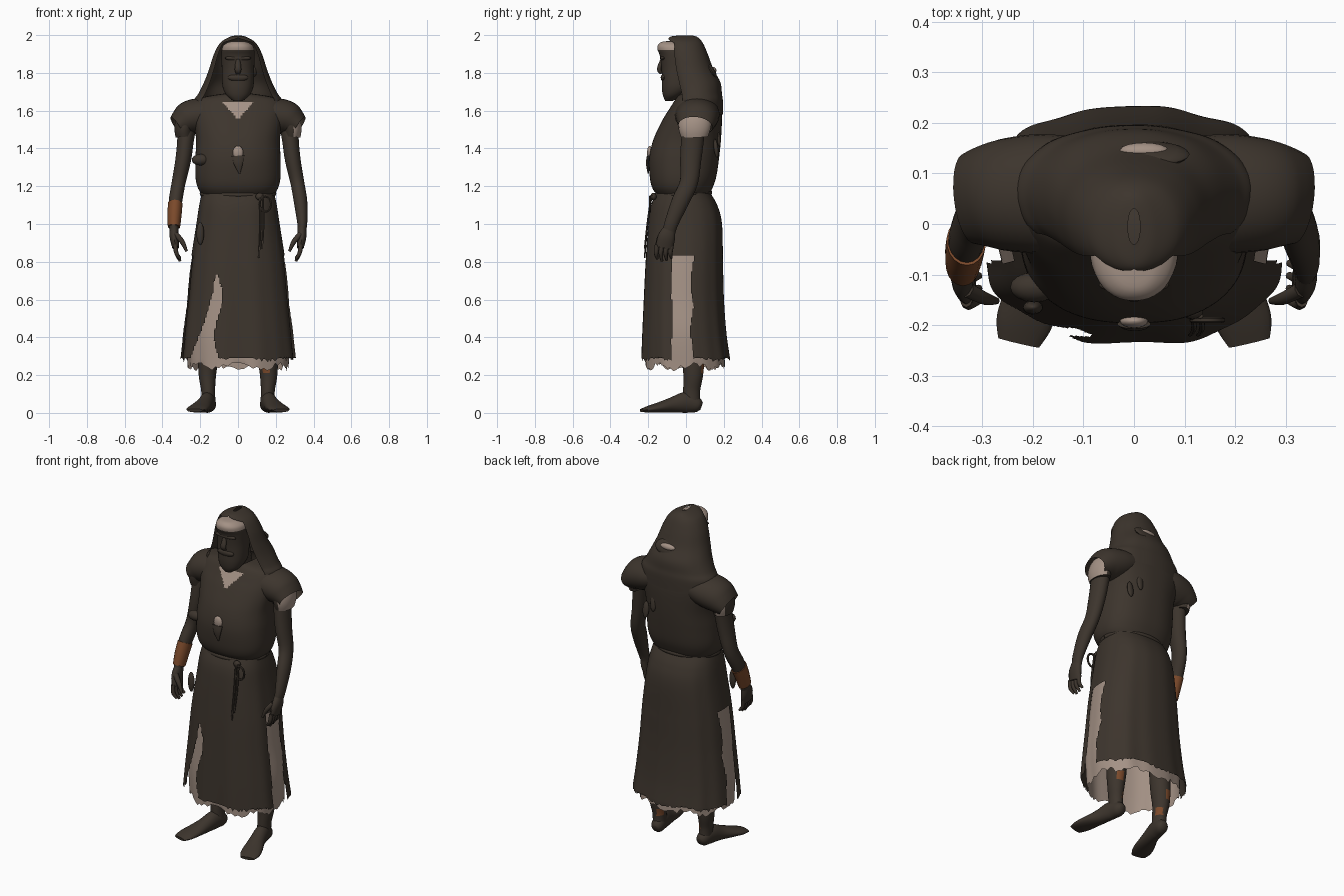
import bpy, bmesh, math, random
from mathutils import Vector

if "Cube" in bpy.data.objects:
    bpy.data.objects.remove(bpy.data.objects["Cube"])
random.seed(4)

def material(name, c):
    m = bpy.data.materials.new(name)
    m.diffuse_color = (*c, 1)
    m.use_nodes = True
    m.node_tree.nodes["Principled BSDF"].inputs["Base Color"].default_value = m.diffuse_color
    return m

DARK = material("dark_cloth", (0.046, 0.035, 0.026))
BEIGE = material("pale_linen", (0.37, 0.285, 0.235))
BROWN = material("rust_leather", (0.20, 0.068, 0.024))
MATS = [DARK, BEIGE, BROWN]
D, B, R = 0, 1, 2

def smooth_rows(rows, k):
    """Catmull-Rom interpolation of tuples, k steps per span."""
    out, n = [], len(rows)
    for i in range(n - 1):
        p = [rows[max(0, min(n - 1, i + j))] for j in (-1, 0, 1, 2)]
        for s in range(k):
            t = s / k
            out.append(tuple(0.5 * (2 * b + (c - a) * t + (2 * a - 5 * b + 4 * c - d) * t * t
                             + (3 * b - a - 3 * c + d) * t ** 3) for a, b, c, d in zip(*p)))
    return out + [tuple(rows[-1])]

def skin(name, rings, mat=D, closed=True, caps=False, drop=None, colour=None):
    """Bridge rings of points into a mesh; drop and colour are face rules."""
    bm = bmesh.new()
    vs = [[bm.verts.new(p) for p in r] for r in rings]
    n = len(rings[0])
    for a, b in zip(vs, vs[1:]):
        for i in range(n if closed else n - 1):
            j = (i + 1) % n
            bm.faces.new((a[i], a[j], b[j], b[i]))
    if caps:
        bm.faces.new(vs[0])
        bm.faces.new(vs[-1])
    bmesh.ops.recalc_face_normals(bm, faces=bm.faces)
    bm.normal_update()
    for f in bm.faces:
        f.smooth = True
        f.material_index = mat
        if colour:
            f.material_index = colour(f.calc_center_median(), f.normal, mat)
    if drop:
        bmesh.ops.delete(bm, geom=[f for f in bm.faces if drop(f.calc_center_median())], context='FACES')
    me = bpy.data.meshes.new(name)
    bm.to_mesh(me)
    bm.free()
    for m in MATS:
        me.materials.append(m)
    me.set_sharp_from_angle(angle=math.radians(50))
    ob = bpy.data.objects.new(name, me)
    bpy.context.collection.objects.link(ob)
    return ob

def garment(name, rows, n=96, k=6, power=2.4, fold=0.0, jag=0.0, wrap=None, **kw):
    """Rows are (z, half width, front y, back y). wrap leaves the front open below the crown."""
    rings = []
    rows = smooth_rows(rows, k)
    tear = [random.uniform(-jag, jag) for _ in range(n)]
    for ri, (z, hw, yf, yb) in enumerate(rows):
        ring, t = [], ri / (len(rows) - 1)
        for i in range(n):
            if wrap is None:
                a = 2 * math.pi * i / n
            else:
                w = max(wrap, min(1.57, 1.57 - (1.985 - z) * 38))
                a = -w + (math.pi + 2 * w) * i / (n - 1)
            c, s = math.cos(a), math.sin(a)
            f = 1 + fold * t * (math.sin(9 * a) + 0.6 * math.sin(14 * a + 1))
            x = hw * f * math.copysign(abs(c) ** (2 / power), c)
            y = (yf + yb) / 2 + (yb - yf) / 2 * f * math.copysign(abs(s) ** (2 / power), s)
            dz = (tear[i] + jag * math.sin(7 * a)) if ri == len(rows) - 1 else 0
            ring.append((x, y, z + dz))
        rings.append(ring)
    return skin(name, rings, closed=wrap is None, **kw)

def tube(name, pts, ref=(0, 1, 0), n=14, k=4, side=1, caps=True, **kw):
    """Points are (x, y, z, radius along ref, radius across)."""
    pts = [(p[0] * side, *p[1:]) for p in smooth_rows(pts, k)]
    rings = []
    for i, p in enumerate(pts):
        a, b = Vector(pts[max(0, i - 1)][:3]), Vector(pts[min(len(pts) - 1, i + 1)][:3])
        d = (b - a).normalized()
        u = Vector(ref)
        u = (u - d * u.dot(d)).normalized()
        w = d.cross(u)
        rings.append([Vector(p[:3]) + u * p[3] * math.cos(t) + w * p[4] * math.sin(t)
                      for t in (2 * math.pi * j / n for j in range(n))])
    return skin(name, rings, caps=caps, **kw)

def blob(name, c, r, mat=D, tilt=0):
    """Ellipsoid at c with radii r, tilted about x."""
    rings = []
    for i in range(11):
        h = -math.cos(math.pi * (i + 0.15) / 10.3)
        w = math.sqrt(1 - h * h)
        ring = []
        for j in range(16):
            a = math.pi * j / 8
            x, y, z = r[0] * w * math.cos(a), r[1] * w * math.sin(a), r[2] * h
            ct, st = math.cos(tilt), math.sin(tilt)
            ring.append((c[0] + x, c[1] + y * ct - z * st, c[2] + y * st + z * ct))
        rings.append(ring)
    return skin(name, rings, mat, caps=True)

# outer skirt with side slits and a torn gap at the front
def skirt_gap(c):
    if c.z < 0.83 and abs(c.x) > 0.2 and -0.075 < c.y < 0.03 + .008 * math.sin(c.z * 25):
        return True
    if c.y < -0.05 and c.z < 0.74:
        t = (0.74 - c.z) / 0.44
        left = -0.12 - 0.13 * t ** 1.5
        right = -0.113 + 0.025 * math.sin(t * 6) + .015 * t
        return left < c.x < right
    return False

SKIRT = [(1.17, .19, -.155, .125), (1.10, .205, -.185, .165), (1.0, .22, -.20, .19),
         (.8, .25, -.215, .195), (.6, .27, -.225, .20), (.42, .29, -.233, .213), (.285, .305, -.238, .232)]
garment("outer_skirt", SKIRT, n=200, k=12, fold=.012, jag=.009, drop=skirt_gap)

# pale undergarment, ragged at the hem
under = [(z, hw * .94, yf * .93, yb * .93) for z, hw, yf, yb in SKIRT[1:-1]]
under.append((.245, .265, -.215, .205))
garment("under_skirt", under, n=80, fold=.012, jag=.014, mat=B)

# tunic body with a pale v-shaped neckline
def neckline(c, n, m):
    return B if c.y < 0 and 1.56 < c.z < 1.645 and abs(c.x) < (c.z - 1.555) * .92 else m

garment("tunic", [(1.15, .185, -.15, .12), (1.19, .212, -.178, .14), (1.25, .225, -.192, .16),
                  (1.35, .225, -.195, .175), (1.45, .222, -.172, .185), (1.55, .238, -.125, .19),
                  (1.61, .245, -.088, .187), (1.655, .225, -.06, .175), (1.675, .17, -.045, .155),
                  (1.69, .075, -.03, .12)],
        n=200, k=9, fold=.004, colour=neckline)

# rope belt, knot and hanging tails
belt = []
for i in range(33):
    a = 2 * math.pi * i / 32
    belt.append((.193 * math.cos(a), -.015 + .144 * math.sin(a), 1.16 + .006 * math.sin(a), .012, .010))
tube("belt", belt, ref=(0, 0, 1), n=8, k=2, caps=False)
blob("belt_knot", (.115, -.172, 1.145), (.022, .016, .02))
loop = [(.145 + .03 * math.cos(t), -.19, 1.105 + .04 * math.sin(t), .006, .006)
        for t in (math.pi * i / 6 for i in range(13))]
tube("belt_loop", loop, n=6, k=2, caps=False)
for i, x in enumerate((.115, .131)):
    tube("belt_tail", [(x, -.182, 1.15, .005, .006), (x + .004, -.204, 1.0, .005, .006),
                       (x - .004, -.219, .82 + .05 * i, .004, .005)], n=6)

# chest patch with hanging torn point, and loose flaps
blob("chest_patch", (0, -.192, 1.378), (.028, .014, .036), B)
tube("chest_flap", [(0, -.198, 1.36, .009, .034), (.002, -.203, 1.32, .009, .025), (.008, -.2, 1.268, .003, .004)])
blob("chest_tear", (-.197, -.125, 1.34), (.048, .03, .03))
blob("skirt_tear", (-.2, -.165, .95), (.02, .014, .06))
for x, z in ((.1, 1.46), (.16, 1.4)):
    blob("back_tear", (x, .171 - (x - .1) * .2, z), (.02, .012, .05), tilt=.12)

# hood, open at the face and spreading over the shoulders
garment("hood", [(1.998, .012, -.04, .03), (1.99, .045, -.085, .06), (1.96, .093, -.10, .088),
                 (1.90, .127, -.105, .115), (1.82, .153, -.1, .145), (1.75, .18, -.09, .182),
                 (1.69, .21, -.075, .19), (1.65, .235, -.07, .195), (1.58, .235, -.06, .195)],
        n=60, k=6, power=2.15, fold=.004, wrap=.62)
blob("hood_rip_rim", (.03, .138, 1.808), (.08, .016, .045), tilt=.5)
blob("hood_rip_lining", (.02, .146, 1.815), (.048, .014, .018), B, tilt=.5)

# head with pale headband, beard, nose and brow
def headband(c, n, m):
    return B if c.z > 1.918 and c.y < -.045 else m

garment("head", [(1.968, .02, -.10, -.05), (1.963, .05, -.132, 0), (1.945, .078, -.15, .04),
                 (1.92, .086, -.15, .05), (1.89, .088, -.138, .05), (1.83, .086, -.130, .05),
                 (1.77, .085, -.128, .04), (1.72, .08, -.128, .03), (1.68, .06, -.122, -.02), (1.652, .025, -.11, -.07)],
        n=40, k=4, power=2.2, caps=True, colour=headband)
tube("neck", [(0, .02, 1.62, .075, .075), (0, .0, 1.78, .065, .065)])
tube("nose", [(0, -.126, 1.87, .01, .011), (0, -.142, 1.82, .012, .018), (0, -.130, 1.798, .008, .012)])
blob("moustache", (0, -.118, 1.775), (.055, .016, .02))
blob("brow", (0, -.121, 1.878), (.07, .016, .014))

# bare skin wounds on the legs: back of calf, inner ankle, one on a shin
def leg_patch(s):
    spots = [(Vector((s * .3, .95, 0)), .24, .032), (Vector((-s * .75, .66, 0)), .135, .022)]
    if s > 0:
        spots.append((Vector((-.3, -.95, 0)), .238, .026))
    return lambda c, n, m: R if any(n.dot(d) > .86 and abs(c.z - z) < h for d, z, h in spots) else m

# the lining shows pale only on the outer or rear side of the arm
def lining(s):
    return lambda c, n, m: B if n.x * s > (.35 if s > 0 else .1) and (s > 0 or n.y > .35) else D

for s, side in ((-1, "left"), (1, "right")):
    # short sleeve over a pale lining
    tube("sleeve_" + side, [(.10, .06, 1.60, .11, .075), (.18, .06, 1.58, .118, .09), (.25, .058, 1.562, .112, .093),
                            (.29, .055, 1.54, .102, .08), (.325, .05, 1.518, .09, .058)], n=28, side=s, caps=False)
    tube("sleeve_lining_" + side, [(.22, .05, 1.58, .08, .07), (.268, .048, 1.55, .088, .06),
                                   (.285, .045, 1.505, .085, .052), (.284, .045, 1.462, .072, .046)],
         n=32, side=s, colour=lining(s))
    # arm
    tube("arm_" + side, [(.265, .05, 1.58, .06, .055), (.277, .035, 1.45, .06, .045), (.29, .025, 1.34, .056, .042),
                         (.314, .015, 1.22, .048, .037), (.331, -.03, 1.12, .046, .036),
                         (.34, -.075, 1.01, .037, .027), (.338, -.09, .96, .034, .022)], n=18, side=s)
    # hand
    tube("palm_" + side, [(.338, -.087, .975, .033, .023), (.338, -.103, .93, .046, .024),
                          (.33, -.115, .875, .046, .018)], n=14, side=s)
    for i in range(4):
        y = -.152 + i * .025
        tip = .80 + .012 * abs(i - 1.3)
        tube("finger_" + side, [(.332, y, .89, .013, .012), (.326, y - .006, .845, .012, .011),
                                (.306, y, tip, .007, .007)], n=8, side=s)
    tube("thumb_" + side, [(.33, -.13, .945, .016, .016), (.295, -.147, .905, .013, .013),
                           (.272, -.152, .855, .007, .007)], n=8, side=s)
    # leg and foot, toes turned out
    tube("leg_" + side, [(.15, .035, .5, .06, .06), (.158, .038, .3, .06, .054), (.162, .038, .2, .052, .046),
                         (.158, .03, .12, .045, .037), (.155, .03, .05, .045, .036)],
         n=36, k=8, side=s, colour=leg_patch(s))
    tube("foot_" + side, [(.15, .082, .035, .02, .02), (.152, .06, .042, .04, .036), (.162, 0, .055, .055, .04),
                          (.178, -.07, .042, .042, .044), (.2, -.14, .029, .028, .055),
                          (.218, -.195, .02, .018, .056), (.228, -.235, .013, .009, .042)],
         ref=(0, 0, 1), n=18, side=s)

# leather wrist band on one arm
tube("wrist_band", [(-.332, -.035, 1.108, .051, .039), (-.336, -.06, 1.05, .047, .038),
                    (-.339, -.083, .985, .042, .033)], n=18, mat=R)
